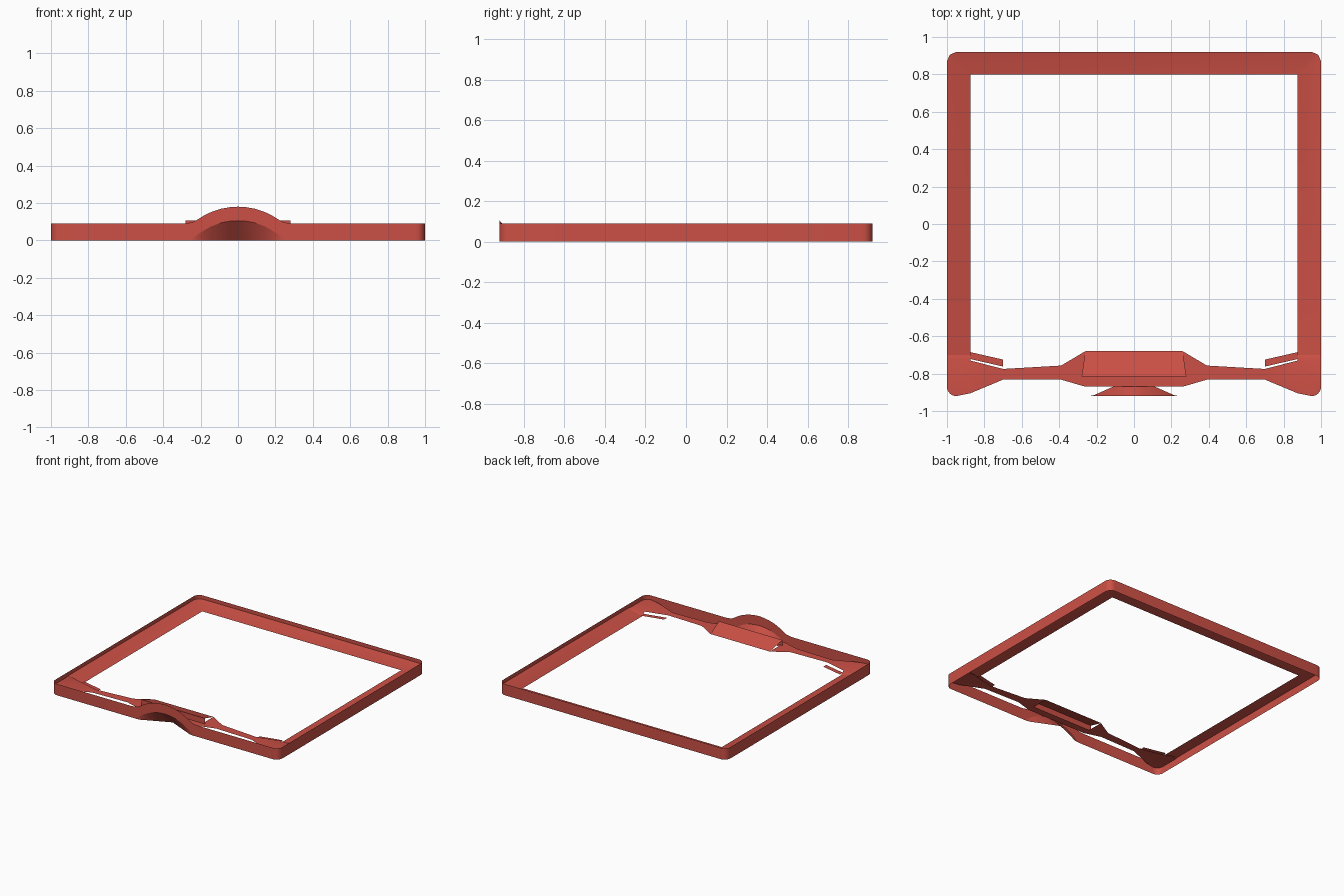
import bpy, bmesh, math

if "Cube" in bpy.data.objects:
    bpy.data.objects.remove(bpy.data.objects["Cube"])

red = bpy.data.materials.new("red_plastic")
red.diffuse_color = (0.6, 0.08, 0.06, 1)
red.use_nodes = True
red.node_tree.nodes["Principled BSDF"].inputs["Base Color"].default_value = red.diffuse_color


def make(name, loops, faces=None, closed=False):
    """Skin quads between successive point loops, or build the listed faces."""
    bm = bmesh.new()
    if faces:
        for f in faces:
            bm.faces.new([bm.verts.new(p) for p in f])
    else:
        rows = [[bm.verts.new(p) for p in l] for l in loops]
        n = len(rows[0])
        for a, b in zip(rows, rows[1:]):
            for i in range(n if closed else n - 1):
                j = (i + 1) % n
                bm.faces.new((a[i], a[j], b[j], b[i]))
    bmesh.ops.remove_doubles(bm, verts=bm.verts, dist=1e-5)
    me = bpy.data.meshes.new(name)
    bm.to_mesh(me)
    bm.free()
    ob = bpy.data.objects.new(name, me)
    bpy.context.collection.objects.link(ob)
    me.materials.append(red)
    bpy.context.view_layer.objects.active = ob
    bpy.ops.object.select_all(action='DESELECT')
    ob.select_set(True)
    bpy.ops.object.shade_smooth_by_angle(angle=math.radians(30))
    return ob


X, Y, R = 1.0, 0.92, 0.05


def corner(sx, sy, start):
    cx, cy = sx * (X - R), sy * (Y - R)
    return [(cx + R * math.cos(math.radians(start + a)),
             cy + R * math.sin(math.radians(start + a))) for a in range(0, 91, 15)]


def mirror_profile(half):
    return [(-x, *r) for x, *r in half] + [(x, *r) for x, *r in reversed(half[:-1])]


# Arch in the front wall: x, lower edge, upper edge
arch = mirror_profile([(0.30, 0, 0.09), (0.27, 0.002, 0.092), (0.24, 0.015, 0.098),
                       (0.215, 0.031, 0.112), (0.18, 0.055, 0.134), (0.14, 0.076, 0.153),
                       (0.09, 0.094, 0.169), (0.045, 0.102, 0.177), (0, 0.105, 0.18)])

# Outer wall with rounded corners, counter-clockwise from the arch
wall = [(x, -Y, lo, hi) for x, lo, hi in arch]
for sx, sy, st in ((1, -1, 270), (1, 1, 0), (-1, 1, 90), (-1, -1, 180)):
    wall += [(x, y, 0, 0.09) for x, y in corner(sx, sy, st)]
make("outer_wall", [[(x, y, lo) for x, y, lo, hi in wall],
                    [(x, y, hi) for x, y, lo, hi in wall]], closed=True)

# Recessed scoop under the arch
def scoop_y(x):
    return -0.92 if abs(x) > 0.225 else -0.82 - 0.1 * abs(x) / 0.225

make("finger_scoop", [[(x, scoop_y(x), 0) for x, lo, hi in arch],
                      [(x, -Y, lo) for x, lo, hi in arch]])

# Gently sloping flange on the two sides and the back
zo, zi = 0.06, 0.03
outer = [(X, -0.70)] + [(X, 0.87), (0.985, 0.905), (0.95, Y)]
rim = [(x, y, zo) for x, y in outer] + [(-x, y, zo) for x, y in reversed(outer)]
inner = [(0.875, -0.70), (0.875, 0.80), (0.875, 0.80), (0.875, 0.80)]
lip = [(x, y, zi) for x, y in inner] + [(-x, y, zi) for x, y in reversed(inner)]
quads = []
for i in range(len(rim) - 1):
    q = [rim[i], rim[i + 1], lip[i + 1]]
    if lip[i] != lip[i + 1]:
        q.append(lip[i])
    quads.append(q)
make("side_and_back_flange", None, quads)

# Front corner plates, arms and spring tabs
def both_sides(poly):
    return [poly, [(-x, y, z) for x, y, z in reversed(poly)]]

zc, zp = 0.055, 0.06
plate = [(0.875, -0.905, zc)] + [(x, y, zc) for x, y in corner(1, -1, 270)] + [
    (X, -0.73, zc), (0.875, -0.73, zc)]
join = [(X, -0.73, zc), (X, -0.70, zo), (0.875, -0.70, zi), (0.875, -0.73, zc)]
neck = [(0.70, -0.832, zc), (0.875, -0.905, zc), (0.875, -0.73, zc), (0.70, -0.775, zc)]
arm = [(0.39, -0.832, zp), (0.70, -0.832, zc), (0.70, -0.775, zc), (0.39, -0.757, zp)]
flare = [(0.26, -0.87, zp), (0.39, -0.832, zp), (0.39, -0.757, zp), (0.26, -0.68, zp)]
make("front_arms", None, [f for p in (plate, join, neck, arm, flare) for f in both_sides(p)])
make("spring_tabs", None, both_sides([(0.70, -0.762, 0.04), (0.875, -0.722, 0.04),
                                      (0.875, -0.685, 0.04), (0.70, -0.725, 0.04)]))

# Centre panel: flat front ledge, short step, then a ramp falling to the back
panel = [(0.26, -0.87, zp), (0.28, -0.815, zp), (0.28, -0.815, 0.105), (0.26, -0.68, zp)]
make("centre_panel", [[(-x, y, z), (x, y, z)] for x, y, z in panel])
